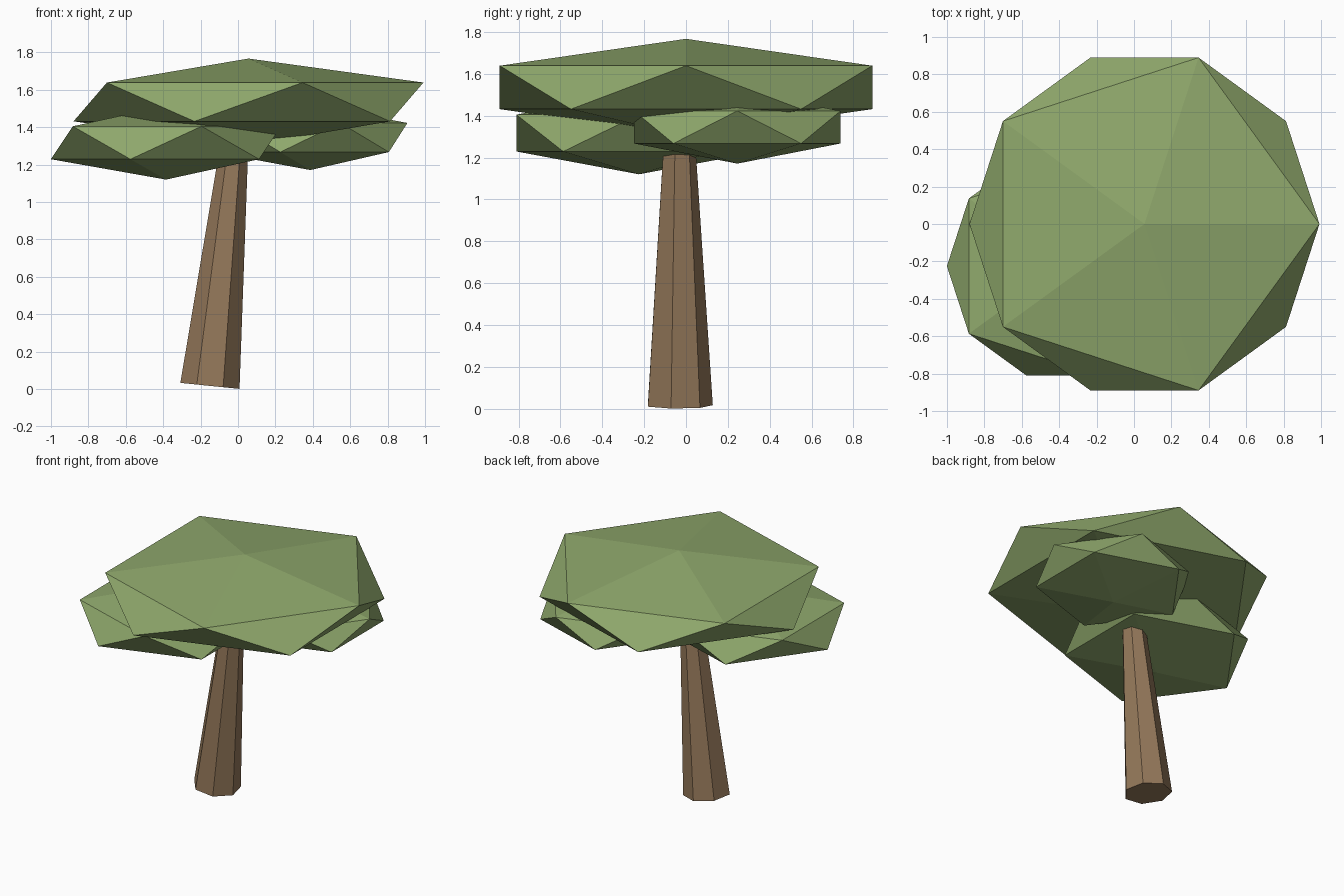
import bpy
from mathutils import Matrix, Vector

cube = bpy.data.objects.get("Cube")
if cube:
    bpy.data.objects.remove(cube, do_unlink=True)


def make_material(name, rgb):
    mat = bpy.data.materials.new(name)
    mat.use_nodes = True
    color = (*rgb, 1.0)
    mat.diffuse_color = color
    bsdf = mat.node_tree.nodes["Principled BSDF"]
    bsdf.inputs["Base Color"].default_value = color
    bsdf.inputs["Roughness"].default_value = 0.9
    return mat


leaf_green = make_material("leaf green", (0.275, 0.392, 0.150))
bark_brown = make_material("bark brown", (0.296, 0.188, 0.102))


def finish(name, mat):
    obj = bpy.context.object
    obj.name = obj.data.name = name
    obj.data.materials.clear()
    obj.data.materials.append(mat)
    bpy.ops.object.shade_flat()
    return obj


# Foliage clumps: flattened icosahedra
def foliage(name, center, radius, half_height):
    bpy.ops.mesh.primitive_ico_sphere_add(subdivisions=1, radius=1)
    obj = finish(name, leaf_green)
    obj.data.transform(Matrix.Diagonal((radius, radius, half_height, 1)))
    obj.location = center


foliage("foliage_top", (0.056, 0, 1.535), 1.046, 0.232)
foliage("foliage_right", (-0.385, -0.225, 1.317), 0.688, 0.197)
foliage("foliage_left", (0.387, 0.245, 1.345), 0.58, 0.174)

# Trunk: seven-sided taper leaning towards the left, ending inside the foliage
base, tip = Vector((-0.15, -0.035, 0.017)), Vector((-0.02, -0.035, 1.3))
lean = tip - base
bpy.ops.mesh.primitive_cone_add(vertices=7, radius1=0.163, radius2=0.077,
                                depth=lean.length)
trunk = finish("trunk", bark_brown)
trunk.location = (base + tip) / 2
trunk.rotation_euler = (0, lean.angle(Vector((0, 0, 1))), 0)
